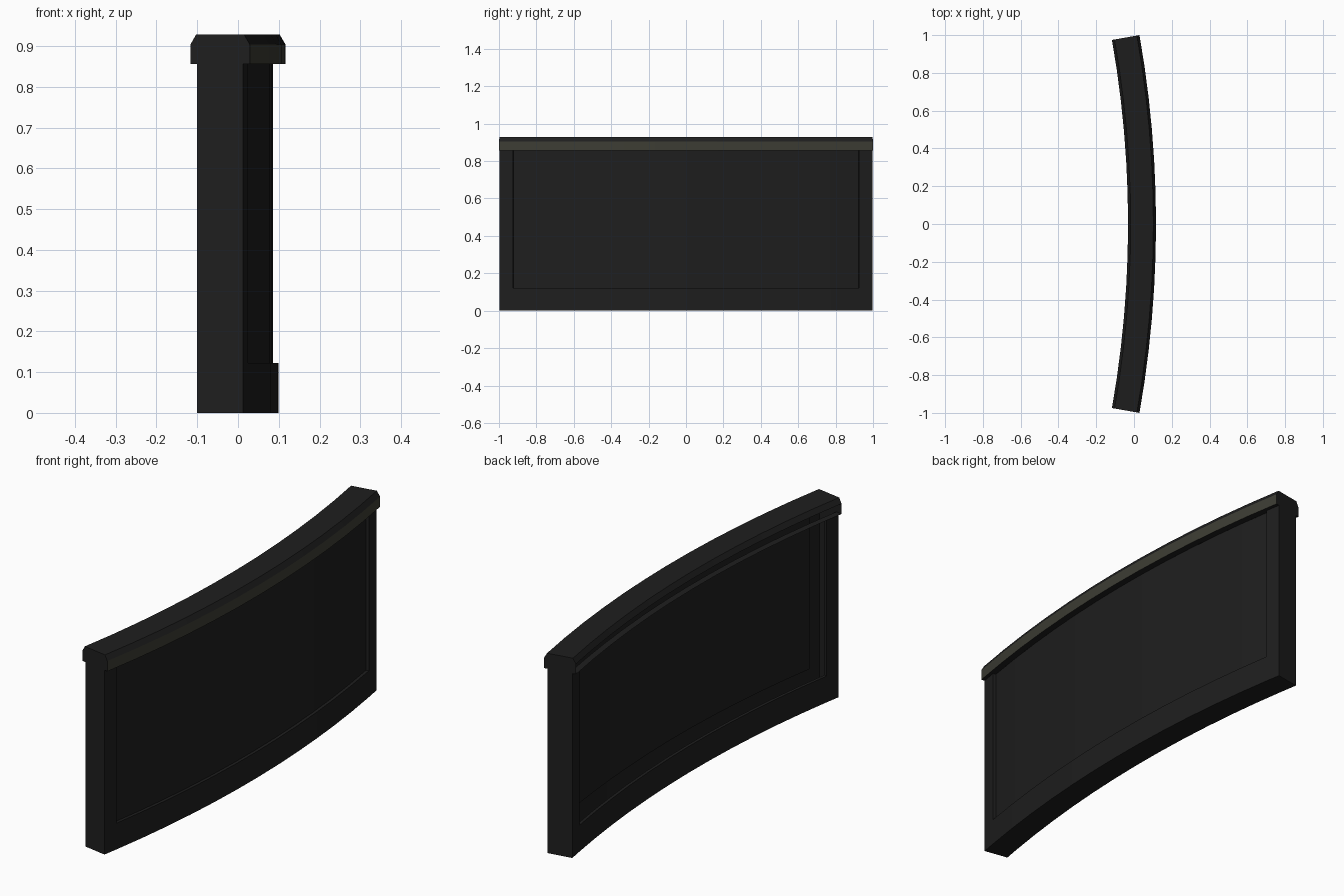
import bpy, bmesh, math

if "Cube" in bpy.data.objects:
    bpy.data.objects.remove(bpy.data.objects["Cube"])

HALF = math.radians(10)          # half of the arc
R_CAP = 1 / math.sin(HALF)       # outer radius of the coping
CX = 0.1165 - R_CAP              # centre of curvature on x
R_OUT = R_CAP - 0.017            # wall outer face
R_IN = R_CAP - 0.131             # wall inner face
STEP = 0.014                     # recess depth
A_POST = math.asin(0.925 / R_OUT)  # where the end posts start
Z_RAIL, Z_WALL, Z_TOP = 0.122, 0.856, 0.928


def material(name, rgb):
    m = bpy.data.materials.new(name)
    m.diffuse_color = (*rgb, 1)
    m.use_nodes = True
    m.node_tree.nodes["Principled BSDF"].inputs["Base Color"].default_value = m.diffuse_color
    return m


DARK = material("dark grey", (0.0129, 0.0129, 0.0129))
OLIVE = material("olive grey", (0.046, 0.046, 0.034))


def point(r, z, a):
    return (CX + r * math.cos(a), r * math.sin(a), z)


def sweep(name, profile, a0, a1, steps, skip=(), olive=(), ends=(), jambs=()):
    """Sweep an open (radius, z) profile along the arc from a0 to a1.
    ends: angles to close; jambs: (angle, r0, r1) upright reveal strips."""
    bm = bmesh.new()
    rings = [[bm.verts.new(point(r, z, a0 + (a1 - a0) * i / steps))
              for r, z in profile] for i in range(steps + 1)]
    for p, q in zip(rings, rings[1:]):
        for k in range(len(profile) - 1):
            if k not in skip:
                f = bm.faces.new((p[k], p[k + 1], q[k + 1], q[k]))
                f.material_index = 1 if k in olive else 0
    if a0 in ends:
        bm.faces.new(rings[0][::-1])
    if a1 in ends:
        bm.faces.new(rings[-1])
    for a, r0, r1 in jambs:
        vs = [bm.verts.new(point(r, z, a)) for r, z in
              ((r0, Z_RAIL), (r0, Z_WALL), (r1, Z_WALL), (r1, Z_RAIL))]
        bm.faces.new(vs if a < 0 else vs[::-1])
    me = bpy.data.meshes.new(name)
    bm.to_mesh(me)
    bm.free()
    me.materials.append(DARK)
    me.materials.append(OLIVE)
    ob = bpy.data.objects.new(name, me)
    bpy.context.collection.objects.link(ob)
    return ob


# Hollow end posts with shallow reveals towards the panel
post = [(R_OUT, Z_WALL), (R_OUT, 0), (R_IN, 0), (R_IN, Z_WALL)]
for name, a0, a1, end, inner in (("end_post_front", -HALF, -A_POST, -HALF, -A_POST),
                                 ("end_post_back", A_POST, HALF, HALF, A_POST)):
    sweep(name, post, a0, a1, 1, ends=(end,),
          jambs=((inner, R_OUT - STEP, R_OUT), (inner, R_IN, R_IN + STEP)))

# Recessed outer panel and bottom rail, open on the inner side
sweep("panel_and_rail",
      [(R_OUT - STEP, Z_WALL), (R_OUT - STEP, Z_RAIL), (R_OUT, Z_RAIL), (R_OUT, 0),
       (R_IN, 0), (R_IN, Z_RAIL), (R_IN + STEP, Z_RAIL)], -A_POST, A_POST, 12)

# Chamfered coping: olive band outside, open slot on the inner side
c0, c1 = R_CAP - 0.148, R_CAP
sweep("coping",
      [(R_IN + STEP, Z_WALL), (c0, Z_WALL), (c0, 0.904), (c0 + 0.014, Z_TOP),
       (c1 - 0.014, Z_TOP), (c1, 0.904), (c1, Z_WALL), (R_OUT - STEP, Z_WALL)],
      -HALF, HALF, 12, skip=(1,), olive=(5,), ends=(-HALF, HALF))
